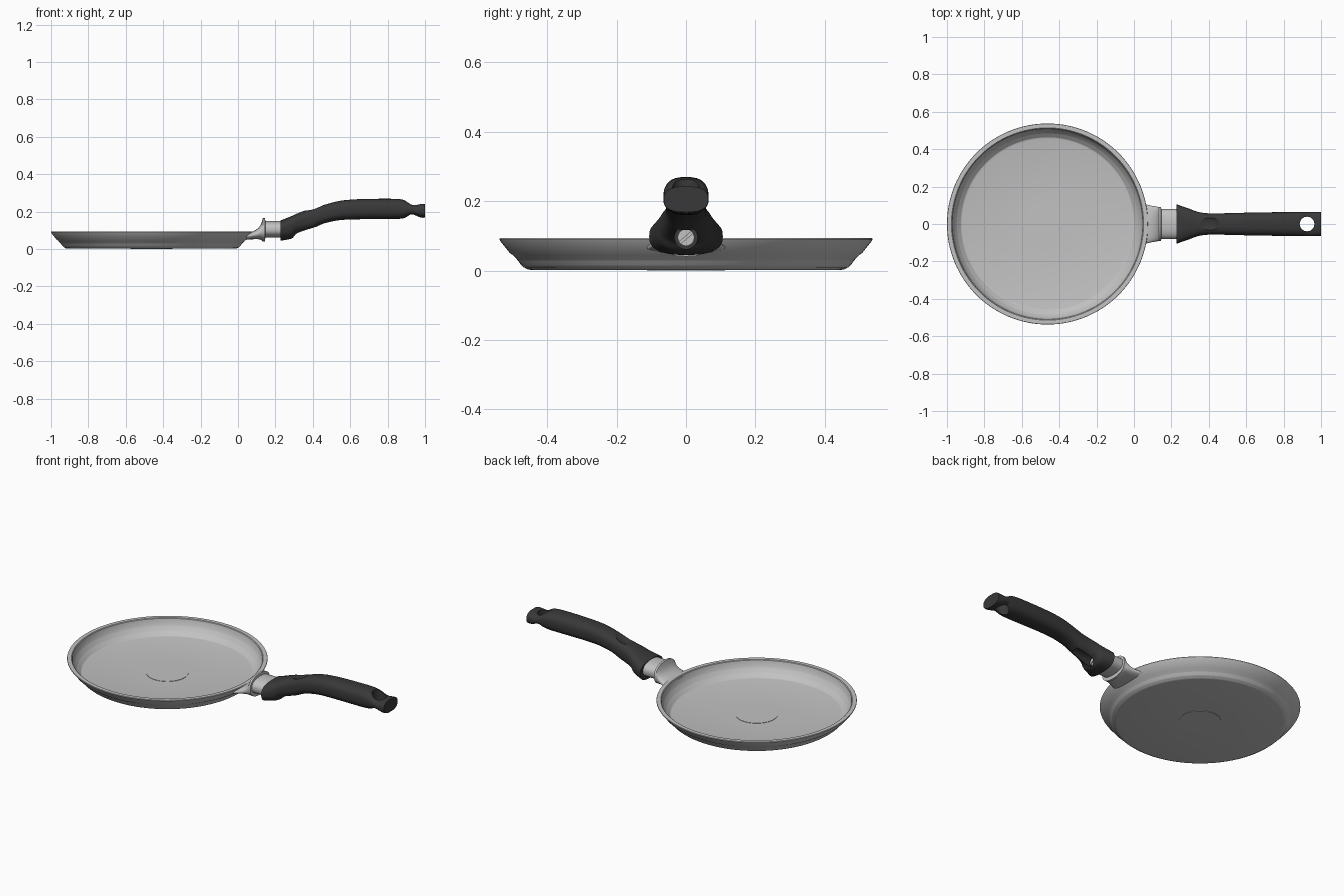
import bpy, bmesh, math
from mathutils import Matrix, Vector

if "Cube" in bpy.data.objects:
    bpy.data.objects.remove(bpy.data.objects["Cube"])

PAN_X = -0.4625


def material(name, rgb):
    m = bpy.data.materials.new(name)
    m.diffuse_color = (*rgb, 1)
    m.use_nodes = True
    m.node_tree.nodes["Principled BSDF"].inputs["Base Color"].default_value = m.diffuse_color
    return m


METAL = material("light_grey_metal", (0.54, 0.54, 0.54))
BLACK = material("dark_grey_plastic", (0.04, 0.04, 0.04))


def finish(name, bm, mat):
    bmesh.ops.recalc_face_normals(bm, faces=bm.faces)
    me = bpy.data.meshes.new(name)
    bm.to_mesh(me)
    bm.free()
    me.materials.append(mat)
    ob = bpy.data.objects.new(name, me)
    bpy.context.collection.objects.link(ob)
    return ob


def select(ob):
    bpy.ops.object.select_all(action='DESELECT')
    ob.select_set(True)
    bpy.context.view_layer.objects.active = ob


def smooth(ob, deg=32):
    select(ob)
    bpy.ops.object.shade_smooth_by_angle(angle=math.radians(deg))


def bridge(bm, rings, closed=False):
    n = len(rings[0])
    for i in range(len(rings) if closed else len(rings) - 1):
        a, b = rings[i], rings[(i + 1) % len(rings)]
        for j in range(n):
            k = (j + 1) % n
            bm.faces.new((a[j], a[k], b[k], b[j]))


def lathe(name, profile, mat, steps=128):
    bm = bmesh.new()
    rings = []
    for r, z in profile:
        rings.append([bm.verts.new((PAN_X + r * math.cos(t), r * math.sin(t), z))
                      for t in (2 * math.pi * j / steps for j in range(steps))])
    bridge(bm, rings, closed=True)
    return finish(name, bm, mat)


def loft(name, sections, mat, power=2.0, sub=1, steps=48):
    """Skin superellipse sections (x, half width, bottom z, top z) along x."""
    pts = [Vector(s) for s in sections]
    path = []
    for i in range(len(pts) - 1):
        p0, p1, p2, p3 = pts[max(i - 1, 0)], pts[i], pts[i + 1], pts[min(i + 2, len(pts) - 1)]
        for s in range(sub):
            t = s / sub
            path.append(0.5 * (2 * p1 + (p2 - p0) * t + (2 * p0 - 5 * p1 + 4 * p2 - p3) * t ** 2
                               + (3 * p1 - p0 - 3 * p2 + p3) * t ** 3))
    path.append(pts[-1])
    bm = bmesh.new()
    rings = []
    for x, w, lo, hi in path:
        ring = []
        for j in range(steps):
            a = 2 * math.pi * j / steps
            c, s = math.cos(a), math.sin(a)
            y = w * math.copysign(abs(c) ** (2 / power), c)
            z = (lo + hi) / 2 + (hi - lo) / 2 * math.copysign(abs(s) ** (2 / power), s)
            ring.append(bm.verts.new((x, y, z)))
        rings.append(ring)
    bridge(bm, rings)
    bm.faces.new(rings[0])
    bm.faces.new(rings[-1])
    return finish(name, bm, mat)


def cylinder(name, centre, radius, depth, mat, axis='Z', steps=48):
    bm = bmesh.new()
    rot = Matrix.Rotation(math.pi / 2, 4, 'Y') if axis == 'X' else Matrix()
    bmesh.ops.create_cone(bm, cap_ends=True, segments=steps, radius1=radius, radius2=radius,
                          depth=depth, matrix=Matrix.Translation(centre) @ rot)
    return finish(name, bm, mat)


def cut(ob, cutter):
    cutter.hide_render = True
    mod = ob.modifiers.new("cut", 'BOOLEAN')
    mod.operation = 'DIFFERENCE'
    mod.solver = 'EXACT'
    mod.object = cutter
    select(ob)
    bpy.ops.object.modifier_apply(modifier=mod.name)
    bpy.data.objects.remove(cutter)


# Pan shell: stepped sloping wall with a flat rim
pan = lathe("pan_body", [
    (0.112, 0.002), (0.448, 0.002), (0.458, 0.004), (0.466, 0.010), (0.499, 0.045),
    (0.507, 0.050), (0.534, 0.084), (0.5375, 0.090), (0.536, 0.093),
    (0.514, 0.093), (0.510, 0.090), (0.503, 0.056), (0.497, 0.048),
    (0.475, 0.016), (0.467, 0.009), (0.455, 0.006), (0.112, 0.006)], METAL)
smooth(pan)

# Round plate in the middle of the base
plate = cylinder("centre_plate", (PAN_X, 0, 0.004), 0.113, 0.008, METAL, steps=64)
smooth(plate)

# Bracket flaring from the wall to a flange, then a neck
bracket = loft("handle_bracket", [
    (0.045, 0.112, 0.050, 0.083), (0.060, 0.107, 0.051, 0.088), (0.075, 0.102, 0.052, 0.093),
    (0.092, 0.098, 0.053, 0.101), (0.108, 0.095, 0.053, 0.112), (0.120, 0.093, 0.050, 0.127),
    (0.128, 0.092, 0.045, 0.146), (0.133, 0.092, 0.041, 0.165), (0.145, 0.092, 0.041, 0.165),
    (0.146, 0.080, 0.062, 0.150), (0.245, 0.080, 0.062, 0.150)], METAL, power=2.4)
smooth(bracket, 40)

# Curved grip
grip = loft("handle_grip", [
    (0.226, 0.106, 0.045, 0.152), (0.260, 0.094, 0.050, 0.166), (0.290, 0.084, 0.058, 0.178),
    (0.312, 0.075, 0.080, 0.188), (0.350, 0.063, 0.094, 0.203), (0.400, 0.057, 0.110, 0.217),
    (0.460, 0.057, 0.137, 0.236), (0.540, 0.059, 0.154, 0.257), (0.630, 0.061, 0.159, 0.266),
    (0.750, 0.063, 0.160, 0.269), (0.850, 0.064, 0.161, 0.268), (0.895, 0.065, 0.167, 0.260),
    (0.925, 0.065, 0.182, 0.242), (0.950, 0.065, 0.178, 0.236), (0.980, 0.065, 0.168, 0.241),
    (1.000, 0.064, 0.168, 0.242)], BLACK, power=2.6, sub=4)

# Hanging hole, thumb dent and screw recess
cut(grip, cylinder("hole_cutter", (0.925, 0, 0.2), 0.039, 0.4, BLACK))
bm = bmesh.new()
bmesh.ops.create_uvsphere(bm, u_segments=48, v_segments=24, radius=1, matrix=(
    Matrix.Translation((0.393, 0, 0.250)) @ Matrix.Rotation(-0.25, 4, 'Y')
    @ Matrix.Diagonal((0.075, 0.062, 0.045, 1))))
cut(grip, finish("dent_cutter", bm, BLACK))
cut(grip, cylinder("recess_cutter", (0.345, 0, 0.095), 0.033, 0.14, BLACK, 'X'))
smooth(grip, 35)

# Slotted screw head inside the recess
screw = cylinder("screw_head", (0.275, 0, 0.095), 0.024, 0.024, METAL, 'X', 32)
bm = bmesh.new()
bmesh.ops.create_cube(bm, size=1, matrix=Matrix.Translation((0.288, 0, 0.095))
                      @ Matrix.Rotation(0.7, 4, 'X') @ Matrix.Diagonal((0.012, 0.06, 0.007, 1)))
cut(screw, finish("slot_cutter", bm, METAL))
smooth(screw)
